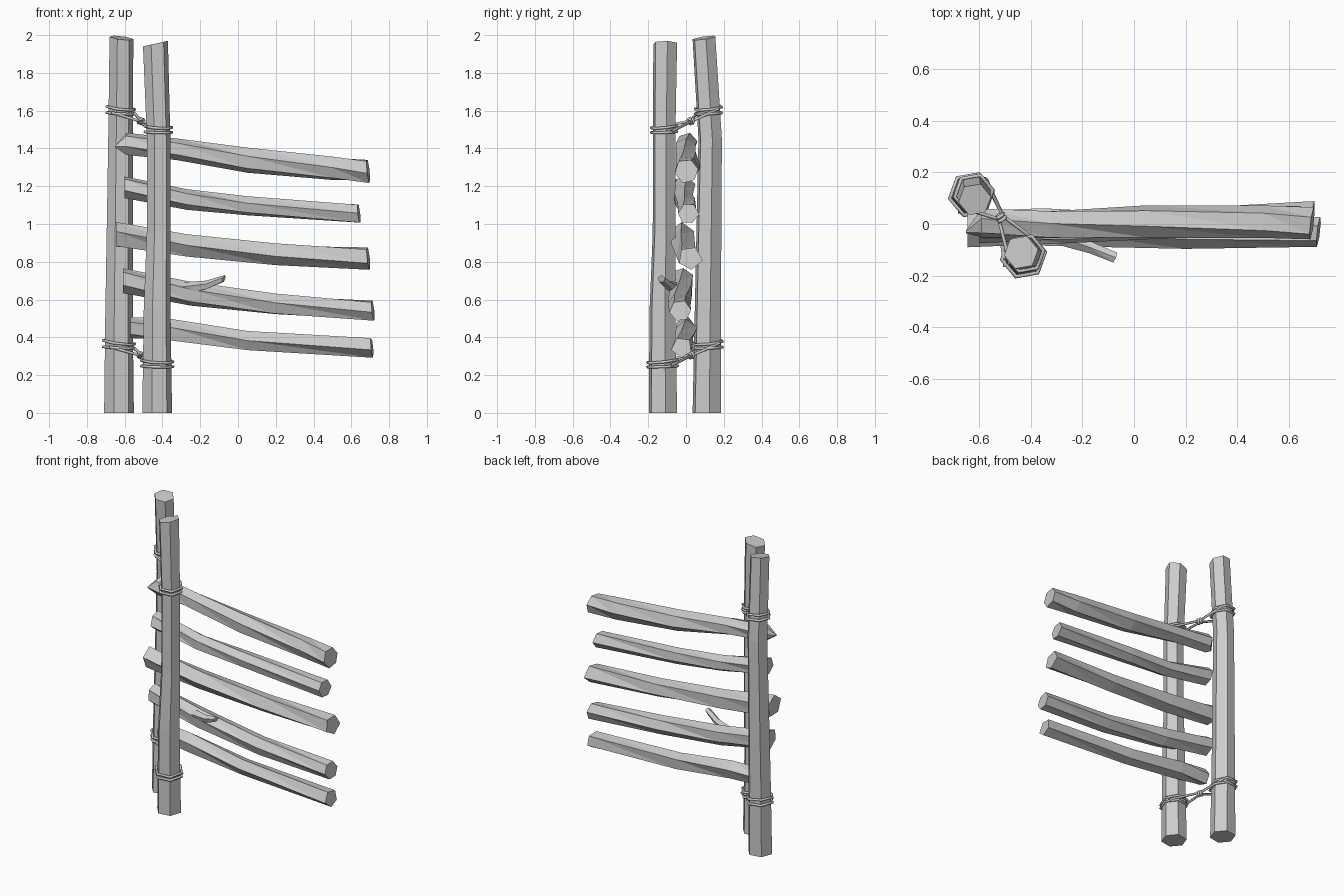
import bpy
import math
import random
from mathutils import Vector

random.seed(4)
if "Cube" in bpy.data.objects:
    bpy.data.objects.remove(bpy.data.objects["Cube"])


def make_material(name, grey):
    mat = bpy.data.materials.new(name)
    mat.use_nodes = True
    colour = (grey, grey, grey, 1)
    mat.diffuse_color = colour
    mat.node_tree.nodes["Principled BSDF"].inputs["Base Color"].default_value = colour
    return mat


wood = make_material("pale grey wood", 0.6)


def log(name, stations, axis, sides=6, phase=10, twist=0, rough=0.0, slant=(0, 0)):
    """Loft a faceted log through (x, y, z, radius) stations along an axis."""
    verts, faces = [], []
    last = len(stations) - 1
    for i, (x, y, z, r) in enumerate(stations):
        for k in range(sides):
            a = math.radians(phase + twist * i + 360 * k / sides)
            rad = r * (1 + random.uniform(-rough, rough))
            u, v = rad * math.cos(a), rad * math.sin(a)
            cut = (u * slant[0] + v * slant[1]) if i == last else 0
            verts.append((x + u, y + v, z + cut) if axis == "Z" else (x + cut, y + u, z + v))
    for i in range(last):
        for k in range(sides):
            a, b = i * sides + k, i * sides + (k + 1) % sides
            c, d = b + sides, a + sides
            faces += [(a, b, c, d)] if axis == "Z" else [(a, b, c), (a, c, d)]
    faces.append(tuple(reversed(range(sides))))
    faces.append(tuple(last * sides + k for k in range(sides)))
    mesh = bpy.data.meshes.new(name)
    mesh.from_pydata(verts, [], faces)
    mesh.materials.append(wood)
    obj = bpy.data.objects.new(name, mesh)
    bpy.context.collection.objects.link(obj)
    return obj


# Two upright posts, slightly bowed
back_post = [(-.63, .11, 0, .08), (-.63, .115, .5, .074), (-.622, .128, 1.45, .066), (-.617, .095, 1.985, .064)]
front_post = [(-.428, -.122, 0, .08), (-.428, -.125, .55, .072), (-.42, -.116, .95, .064),
              (-.42, -.116, 1.45, .063), (-.437, -.11, 1.955, .067)]
log("back_post", back_post, "Z", slant=(-.12, .15))
log("front_post", front_post, "Z", slant=(.22, 0))

# Five sloping rails, from the top down
rails = {
    "top_rail": (6, 0, [(-.65, -.03, 1.41, .006), (-.59, .005, 1.425, .058), (-.32, 0, 1.395, .06),
                        (.05, .005, 1.34, .066), (.5, .005, 1.295, .064), (.69, .005, 1.28, .064)]),
    "upper_rail": (6, 15, [(-.6, -.01, 1.195, .062), (-.27, -.01, 1.13, .057),
                           (.05, .005, 1.095, .054), (.64, .01, 1.055, .056)]),
    "middle_rail": (5, 20, [(-.645, -.02, .94, .07), (-.27, -.01, .885, .066),
                            (.2, .01, .842, .06), (.69, .02, .82, .066)]),
    "lower_rail": (6, 25, [(-.61, -.02, .705, .066), (-.25, -.025, .63, .063),
                           (.2, -.035, .575, .058), (.715, -.03, .54, .056)]),
    "bottom_rail": (5, 5, [(-.57, 0, .45, .055), (-.35, 0, .435, .06),
                           (.05, -.01, .38, .054), (.71, -.02, .345, .056)]),
}
for name, (sides, phase, stations) in rails.items():
    log(name, stations, "X", sides, phase, twist=14, rough=.08, slant=(.12, -.1))

# Broken twig on the lower rail
log("twig", [(-.32, -.04, .655, .035), (-.17, -.09, .675, .025), (-.075, -.13, .71, .02)],
    "X", 5, 20, slant=(.4, .3))


def post_at(post, z):
    """Centre and radius of a post at a height."""
    for a, b in zip(post, post[1:]):
        if a[2] <= z <= b[2]:
            t = (z - a[2]) / (b[2] - a[2])
            return [p + (q - p) * t for p, q in zip(a, b)]


def rope(name, points, closed, depth=.008):
    curve = bpy.data.curves.new(name, "CURVE")
    curve.dimensions = "3D"
    curve.bevel_depth = depth
    curve.bevel_resolution = 1
    spline = curve.splines.new("POLY")
    spline.points.add(len(points) - 1)
    for p, co in zip(spline.points, points):
        p.co = (*co, 1)
    spline.use_cyclic_u = closed
    curve.materials.append(wood)
    obj = bpy.data.objects.new(name, curve)
    bpy.context.collection.objects.link(obj)


# Rope lashings: double loops on each post, joined by knotted strands
for label, z_back, z_front in (("upper", 1.6, 1.5), ("lower", .36, .26)):
    knot = Vector((-.515, .025, (z_back + z_front) / 2 - .005))
    for side, post, z in (("back", back_post, z_back), ("front", front_post, z_front)):
        x, y, _, r = post_at(post, z)
        centre = Vector((x, y, z))
        toward = (knot - centre).normalized()
        across = Vector((-toward.y, toward.x, 0)).normalized()
        for n, offset in enumerate((-.014, .014)):
            ring = []
            for k in range(6):
                a = math.radians(10 + 60 * k)
                d = Vector((math.cos(a), math.sin(a), 0)) * (r + .009)
                d.z = offset + d.dot(toward) * toward.z * (.2 + .3 * n)
                ring.append(centre + d)
            rope(f"{label}_{side}_loop_{n + 1}", ring, True)
        for n, s in enumerate((-1, 1)):
            start = centre + across * s * (r + .006) + Vector((0, 0, .01 * s))
            rope(f"{label}_{side}_strand_{n + 1}", [start, knot + across * s * .01, knot - across * s * .01], False)
    wrap = Vector((.55, -.8, -.2)).normalized()
    u = wrap.orthogonal().normalized()
    v = wrap.cross(u)
    for n, shift in enumerate((-.008, .008)):
        rope(f"{label}_knot_{n + 1}", [knot + wrap * shift + (u * math.cos(a) + v * math.sin(a)) * .015
                                       for a in (math.tau * k / 6 for k in range(6))], True)
